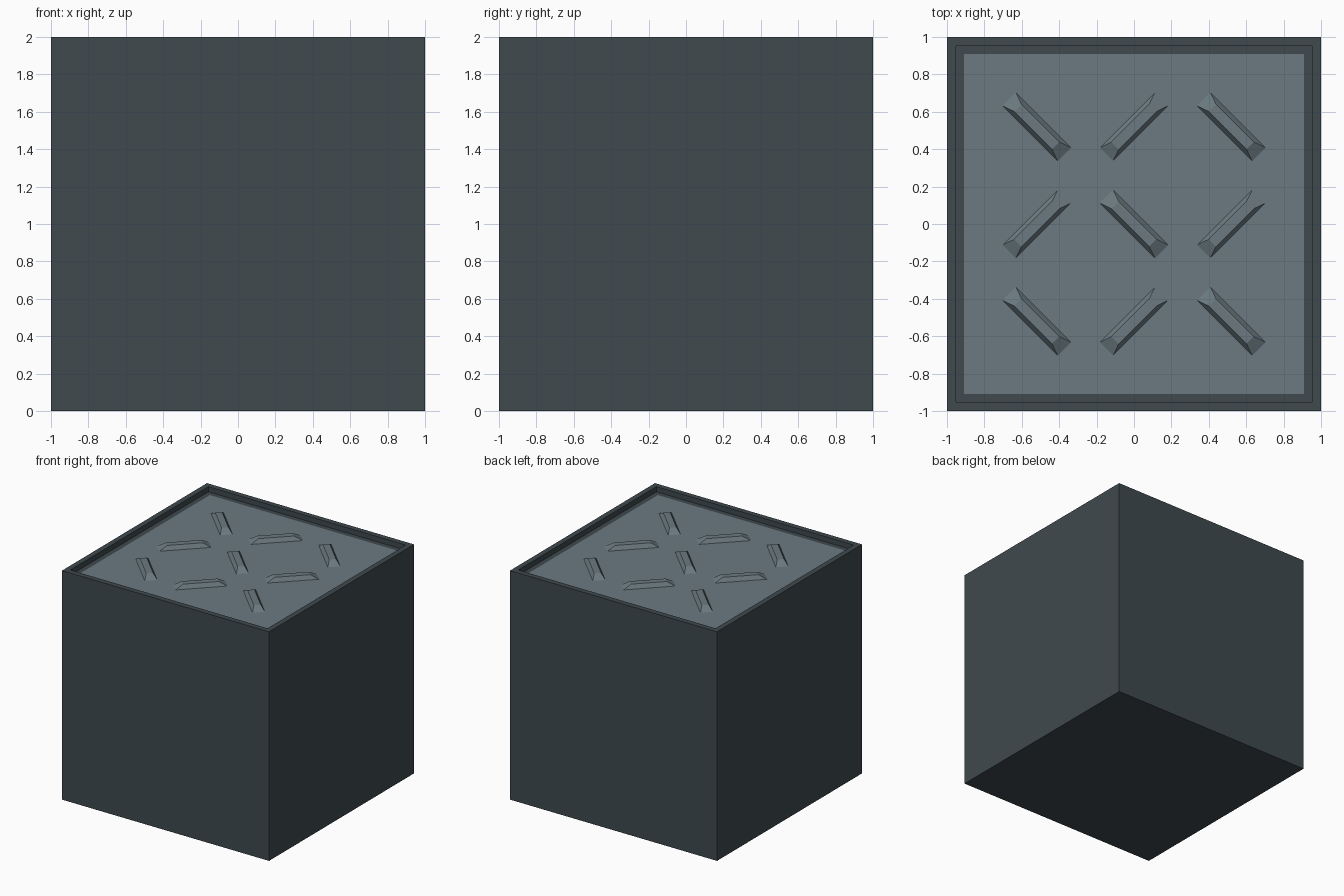
import bpy
import bmesh
from math import radians
from mathutils import Matrix, Vector

if "Cube" in bpy.data.objects:
    bpy.data.objects.remove(bpy.data.objects["Cube"], do_unlink=True)

DEPTH = 0.045      # recess below the rim
SPACING = 0.52     # between tread bars


def make_material(name, rgb):
    mat = bpy.data.materials.new(name)
    mat.use_nodes = True
    color = (*rgb, 1)
    mat.diffuse_color = color
    mat.node_tree.nodes["Principled BSDF"].inputs["Base Color"].default_value = color
    return mat


def add_object(name, bm, materials):
    mesh = bpy.data.meshes.new(name)
    bm.to_mesh(mesh)
    bm.free()
    for mat in materials:
        mesh.materials.append(mat)
    obj = bpy.data.objects.new(name, mesh)
    bpy.context.collection.objects.link(obj)
    return obj


dark = make_material("dark slate", (0.05, 0.067, 0.076))
light = make_material("light slate", (0.146, 0.194, 0.22))

# Block with a thin rim, a shallow recess and a lighter floor panel
bm = bmesh.new()
bmesh.ops.create_cube(bm, size=2, matrix=Matrix.Translation((0, 0, 1)))
top = max(bm.faces, key=lambda f: f.calc_center_median().z)
bmesh.ops.inset_region(bm, faces=[top], thickness=0.067)
top = bmesh.ops.extrude_discrete_faces(bm, faces=[top])["faces"][0]
bmesh.ops.translate(bm, verts=top.verts, vec=(0, 0, -DEPTH))
bmesh.ops.inset_region(bm, faces=[top], thickness=0.063)
top.material_index = 1
add_object("block", bm, [dark, light])


# Raised tread bars with sloped sides, turned alternately
def tread_bar(name, x, y, angle):
    length, width, height = 0.417, 0.1, 0.035
    bm = bmesh.new()
    bmesh.ops.create_cube(bm, size=1)
    for v in bm.verts:
        raised = v.co.z > 0
        v.co = Vector((v.co.x * (length - 0.13 * raised),
                       v.co.y * (width - 0.045 * raised),
                       height * raised))
    under = min(bm.faces, key=lambda f: f.calc_center_median().z)
    bmesh.ops.delete(bm, geom=[under], context="FACES_ONLY")
    bar = add_object(name, bm, [light])
    bar.location = (x, y, 2 - DEPTH)
    bar.rotation_euler.z = radians(angle)


for row in (-1, 0, 1):
    for col in (-1, 0, 1):
        angle = -45 if (row + col) % 2 == 0 else 45
        tread_bar(f"tread_bar_{row + 2}_{col + 2}", col * SPACING, row * SPACING, angle)
